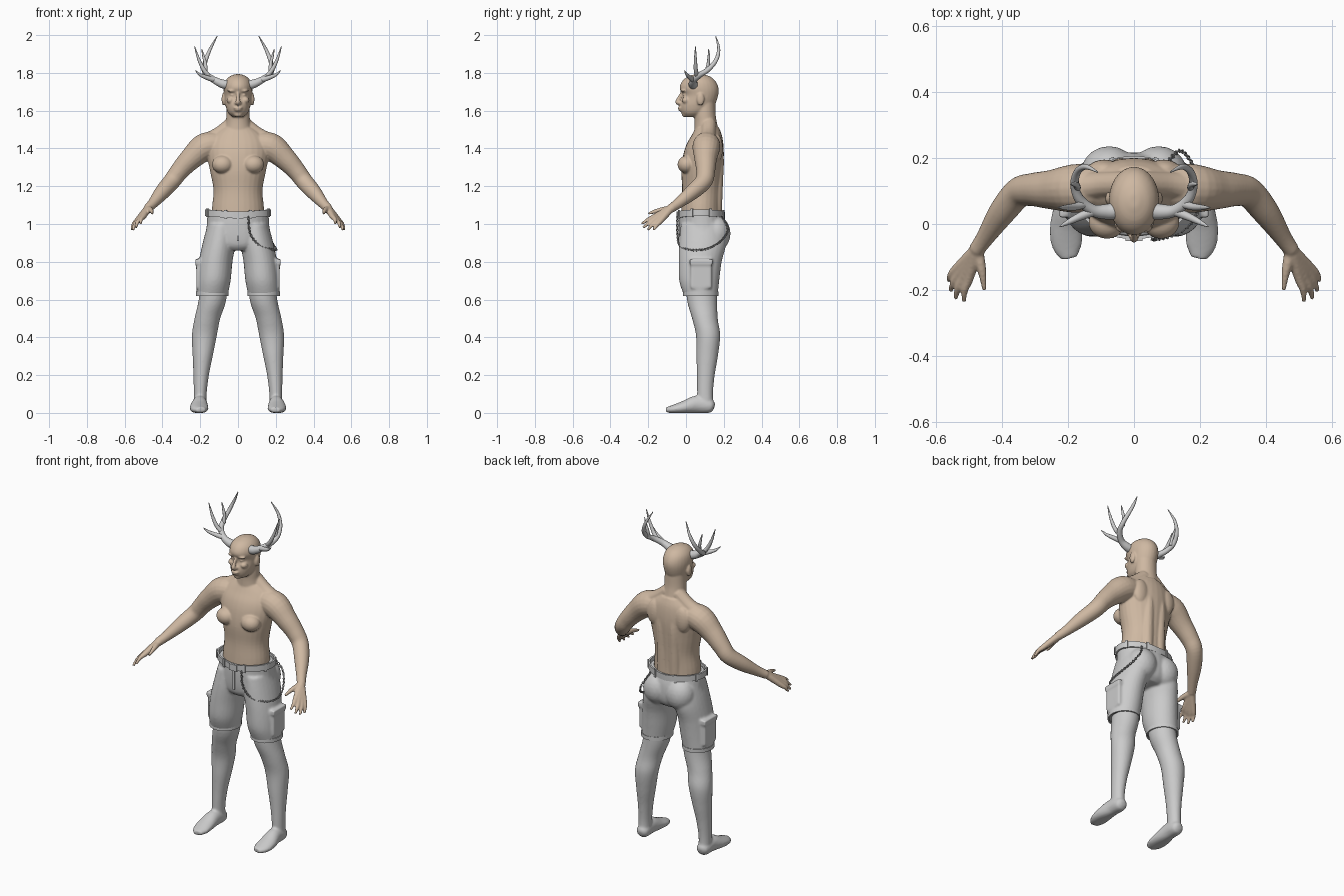
import bpy, bmesh, math
from mathutils import Vector, Matrix

cube = bpy.data.objects.get("Cube")
if cube:
    bpy.data.objects.remove(cube)


def material(name, rgb):
    m = bpy.data.materials.new(name)
    m.use_nodes = True
    m.diffuse_color = (*rgb, 1)
    m.node_tree.nodes["Principled BSDF"].inputs["Base Color"].default_value = (*rgb, 1)
    return m


SKIN = material("tan skin", (0.62, 0.48, 0.36))
GREY = material("light grey", (0.6, 0.6, 0.6))
METAL = material("chain grey", (0.45, 0.45, 0.45))


def smooth_keys(keys, steps):
    """Catmull-Rom interpolation of tuples."""
    pts = [Vector(k) for k in keys]
    pts = [pts[0]] + pts + [pts[-1]]
    out = []
    for i in range(1, len(pts) - 2):
        a, b, c, d = pts[i - 1:i + 3]
        for j in range(steps):
            t = j / steps
            out.append(0.5 * (2 * b + (c - a) * t + (2 * a - 5 * b + 4 * c - d) * t * t
                              + (3 * b - a - 3 * c + d) * t ** 3))
    return out + [pts[-1]]


def skin_rings(bm, rings, loop=False):
    rings = [[bm.verts.new(p) for p in r] for r in rings]
    n = len(rings[0])
    pairs = list(zip(rings, rings[1:]))
    if loop:
        pairs.append((rings[-1], rings[0]))
    for r, q in pairs:
        for i in range(n):
            bm.faces.new((r[i], r[(i + 1) % n], q[(i + 1) % n], q[i]))
    if not loop:
        bm.faces.new(rings[0])
        bm.faces.new(rings[-1])


def loft(bm, keys, n=28, steps=5):
    """Stacked level ellipses: x, y, z, half width, half depth."""
    ang = [math.tau * i / n for i in range(n)]
    skin_rings(bm, [[(k[0] + k[3] * math.cos(a), k[1] + k[4] * math.sin(a), k[2]) for a in ang]
                    for k in smooth_keys(keys, steps)])


def sweep(bm, keys, s=1, n=14, steps=5):
    """Round tube along a path: x, y, z, half width, optional half height."""
    keys = [(k[0] * s, k[1], k[2], k[3], k[-1]) for k in keys]
    ks = smooth_keys(keys, steps)
    pos = [Vector(k[:3]) for k in ks]
    side, rings = None, []
    for i, k in enumerate(ks):
        t = (pos[min(i + 1, len(pos) - 1)] - pos[max(i - 1, 0)]).normalized()
        if side is None:
            side = t.cross(Vector((0, 0, 1)) if abs(t.z) < 0.95 else Vector((1, 0, 0)))
        side = (side - t * side.dot(t)).normalized()
        up = side.cross(t)
        rings.append([pos[i] + side * k[3] * math.cos(a) + up * k[4] * math.sin(a)
                      for a in (math.tau * j / n for j in range(n))])
    skin_rings(bm, rings)


def ball(bm, loc, size):
    bmesh.ops.create_icosphere(bm, subdivisions=3, radius=1,
                               matrix=Matrix.LocRotScale(Vector(loc), None, Vector(size)))


def box(bm, loc, size, turn=0):
    bmesh.ops.create_cube(bm, size=1, matrix=Matrix.Translation(loc)
                          @ Matrix.Rotation(turn, 4, 'Z') @ Matrix.Diagonal((*size, 1)))


def band(bm, cx, cy, rx, ry, z0, z1, thick, dip=0):
    """Open hoop with wall thickness."""
    rings = []
    for z, r in ((z0, 0), (z1, 0), (z1, -thick), (z0, -thick)):
        rings.append([(cx + (rx + r) * math.cos(a), cy + (ry + r) * math.sin(a),
                       z + dip * (abs(math.cos(a)) - 0.5))
                      for a in (math.tau * i / 48 for i in range(48))])
    skin_rings(bm, rings, loop=True)


def finish(name, bm, mat, voxel=0, relax=0):
    bmesh.ops.recalc_face_normals(bm, faces=bm.faces)
    me = bpy.data.meshes.new(name)
    bm.to_mesh(me)
    bm.free()
    me.materials.append(mat)
    ob = bpy.data.objects.new(name, me)
    bpy.context.collection.objects.link(ob)
    if voxel:
        rm = ob.modifiers.new("blend", 'REMESH')
        rm.mode, rm.voxel_size, rm.use_smooth_shade = 'VOXEL', voxel, True
        sm = ob.modifiers.new("relax", 'SMOOTH')
        sm.factor, sm.iterations = 0.5, relax
    else:
        bpy.ops.object.select_all(action='DESELECT')
        ob.select_set(True)
        bpy.context.view_layer.objects.active = ob
        bpy.ops.object.shade_smooth_by_angle(angle=0.8)
    return ob


# Upper body: torso, neck, head
bm = bmesh.new()
loft(bm, [(0, .08, .98, .14, .11), (0, .08, 1.08, .138, .105), (0, .084, 1.18, .13, .104),
          (0, .085, 1.28, .148, .11), (0, .092, 1.36, .163, .108), (0, .1, 1.42, .16, .098),
          (0, .11, 1.47, .135, .08), (0, .113, 1.51, .085, .062)])
loft(bm, [(0, .112, 1.45, .085, .07), (0, .105, 1.53, .066, .06),
          (0, .1, 1.58, .062, .057), (0, .1, 1.65, .06, .055)])
loft(bm, [(0, .035, 1.567, .028, .04), (0, .045, 1.59, .053, .07), (0, .06, 1.63, .067, .092),
          (0, .076, 1.68, .073, .094), (0, .069, 1.72, .076, .103), (0, .068, 1.755, .068, .089),
          (0, .069, 1.78, .046, .06), (0, .07, 1.793, .015, .02)])
# Face: nose, lips, chin
sweep(bm, [(0, -.022, 1.695, .008), (0, -.038, 1.665, .01), (0, -.044, 1.645, .013),
           (0, -.03, 1.635, .01)])
ball(bm, (0, -.03, 1.615), (.024, .014, .007))
ball(bm, (0, -.027, 1.603), (.02, .014, .007))
ball(bm, (0, -.003, 1.58), (.024, .02, .015))
FINGERS = [((.50, -.165, 1.04), (.515, -.235, 1.0)), ((.515, -.16, 1.03), (.54, -.226, .98)),
           ((.528, -.15, 1.02), (.555, -.203, .968)), ((.537, -.135, 1.015), (.562, -.172, .967))]
for s in (1, -1):
    # Brow, eye, cheek, wing of the nose, ear
    ball(bm, (s * .03, -.012, 1.705), (.026, .016, .008))
    ball(bm, (s * .029, -.004, 1.683), (.014, .013, .009))
    ball(bm, (s * .04, .0, 1.655), (.02, .022, .018))
    ball(bm, (s * .011, -.032, 1.641), (.009, .011, .008))
    ball(bm, (s * .077, .077, 1.66), (.01, .02, .034))
    # Chest, shoulder blade, back muscle, neck slope
    ball(bm, (s * .082, .005, 1.315), (.056, .05, .048))
    ball(bm, (s * .09, .165, 1.4), (.05, .03, .075))
    sweep(bm, [(.04, .155, 1.04, .035), (.04, .16, 1.2, .035), (.04, .168, 1.35, .032),
               (.03, .15, 1.47, .03)], s)
    sweep(bm, [(.03, .12, 1.53, .04), (.1, .118, 1.475, .04), (.17, .11, 1.43, .05)], s)
    # Arm
    sweep(bm, [(.07, .11, 1.42, .06), (.17, .108, 1.41, .074), (.25, .104, 1.345, .06),
               (.31, .104, 1.28, .05), (.35, .094, 1.227, .046), (.4, .035, 1.17, .041),
               (.45, -.04, 1.11, .028), (.478, -.08, 1.082, .024)], s, n=20)
    # Hand
    for (kx, ky, kz), (tx, ty, tz) in FINGERS:
        sweep(bm, [(.476, -.078, 1.084, .021), (kx, ky, kz, .015),
                   ((kx + tx) / 2 + .005, (ky + ty) / 2, (kz + tz) / 2 + .004, .011),
                   (tx, ty, tz, .007)], s, n=10)
    sweep(bm, [(.474, -.08, 1.08, .019), (.463, -.13, 1.074, .015),
               (.457, -.165, 1.066, .011), (.453, -.2, 1.055, .007)], s, n=10)
finish("upper_body", bm, SKIN, .005, 5)

# Lower legs and feet
bm = bmesh.new()
for s in (1, -1):
    loft(bm, [(s * x, y, z, a, b) for x, y, z, a, b in (
        (.12, .08, .75, .07, .085), (.135, .085, .6, .073, .08), (.162, .1, .5, .068, .068),
        (.178, .117, .41, .066, .064), (.187, .112, .3, .053, .057), (.195, .105, .2, .041, .047),
        (.2, .101, .1, .034, .042), (.2, .105, .02, .035, .043))])
    sweep(bm, [(.2, .15, .03, .015), (.2, .13, .035, .036), (.202, .06, .045, .04, .047),
               (.206, -.01, .03, .049, .034), (.203, -.065, .02, .046, .023),
               (.196, -.104, .016, .025, .014)], s, n=20)
for v in bm.verts:
    v.co.z = max(v.co.z, 0)
finish("legs_and_feet", bm, GREY, .007, 3)

# Shorts with seat and cargo pockets
bm = bmesh.new()
loft(bm, [(0, .08, 1.06, .163, .116), (0, .087, 1.0, .165, .126), (0, .09, .93, .172, .126),
          (0, .088, .885, .15, .115), (0, .085, .86, .1, .09)])
for s in (1, -1):
    loft(bm, [(s * x, y, z, a, b) for x, y, z, a, b in (
        (.085, .088, 1.0, .075, .115), (.1, .088, .9, .087, .125), (.118, .075, .8, .089, .114),
        (.128, .07, .7, .089, .106), (.137, .078, .625, .083, .09))])
    ball(bm, (s * .075, .158, .95), (.085, .078, .095))
    box(bm, (s * .196, .08, .725), (.05, .11, .13))
    box(bm, (s * .196, .08, .8), (.06, .12, .03))
finish("shorts", bm, GREY, .007, 5)

bm = bmesh.new()
for s in (1, -1):
    band(bm, s * .137, .078, .086, .093, .62, .642, .008)
finish("shorts_hems", bm, GREY)

# Belt, belt loops, buckle
bm = bmesh.new()
band(bm, 0, .08, .174, .126, 1.035, 1.07, .01, dip=.014)
finish("belt", bm, GREY)
bm = bmesh.new()
for i in range(8):
    a = math.tau * (i + .5) / 8
    box(bm, (.175 * math.cos(a), .08 + .127 * math.sin(a), 1.053 + .014 * (abs(math.cos(a)) - .5)),
        (.008, .014, .046), math.atan2(math.sin(a) / .127, math.cos(a) / .175))
finish("belt_loops", bm, GREY)
bm = bmesh.new()
box(bm, (0, -.047, 1.046), (.05, .009, .038))
finish("buckle", bm, GREY)
bm = bmesh.new()
box(bm, (0, -.04, .97), (.012, .008, .12))
finish("fly_seam", bm, GREY)

# Hip chain: alternating links along a hanging path
path = [Vector(p) for p in smooth_keys([
    (.055, -.046, 1.04), (.065, -.046, .95), (.11, -.036, .89), (.17, .0, .868), (.199, .06, .862),
    (.2, .12, .872), (.175, .185, .91), (.14, .222, .97), (.105, .19, 1.04)], 8)]
bm = bmesh.new()
for i, (p, q) in enumerate(zip(path, path[1:])):
    t = (q - p).normalized()
    u = t.cross(Vector((.3, .2, 1))).normalized()
    if i % 2:
        u = u.cross(t)
    w = t.cross(u)
    rings = []
    for j in range(10):
        a = math.tau * j / 10
        c = (p + q) / 2 + t * math.cos(a) * (q - p).length * .6 + u * math.sin(a) * .005
        out = t * math.cos(a) + u * math.sin(a)
        rings.append([c + (out * math.cos(b) + w * math.sin(b)) * .0022
                      for b in (math.tau * k / 5 for k in range(5))])
    skin_rings(bm, rings, loop=True)
finish("hip_chain", bm, METAL)

# Antlers: burr, main beam, three tines
for s, side in ((1, "left"), (-1, "right")):
    bm = bmesh.new()
    sweep(bm, [(.055, .04, 1.737, .026), (.085, .037, 1.743, .023), (.125, .042, 1.762, .018),
               (.165, .075, 1.79, .015), (.18, .12, 1.82, .013), (.17, .16, 1.87, .011),
               (.145, .173, 1.93, .008), (.11, .157, 1.995, .002)], s, steps=7)
    sweep(bm, [(.115, .042, 1.76, .015), (.165, .022, 1.775, .012), (.2, .005, 1.79, .008),
               (.225, -.008, 1.812, .002)], s)
    sweep(bm, [(.15, .06, 1.78, .012), (.18, .052, 1.815, .011), (.207, .05, 1.87, .008),
               (.23, .05, 1.94, .002)], s)
    sweep(bm, [(.172, .11, 1.81, .011), (.173, .118, 1.85, .009), (.182, .121, 1.885, .007),
               (.192, .12, 1.926, .002)], s)
    finish(side + "_antler", bm, GREY)
